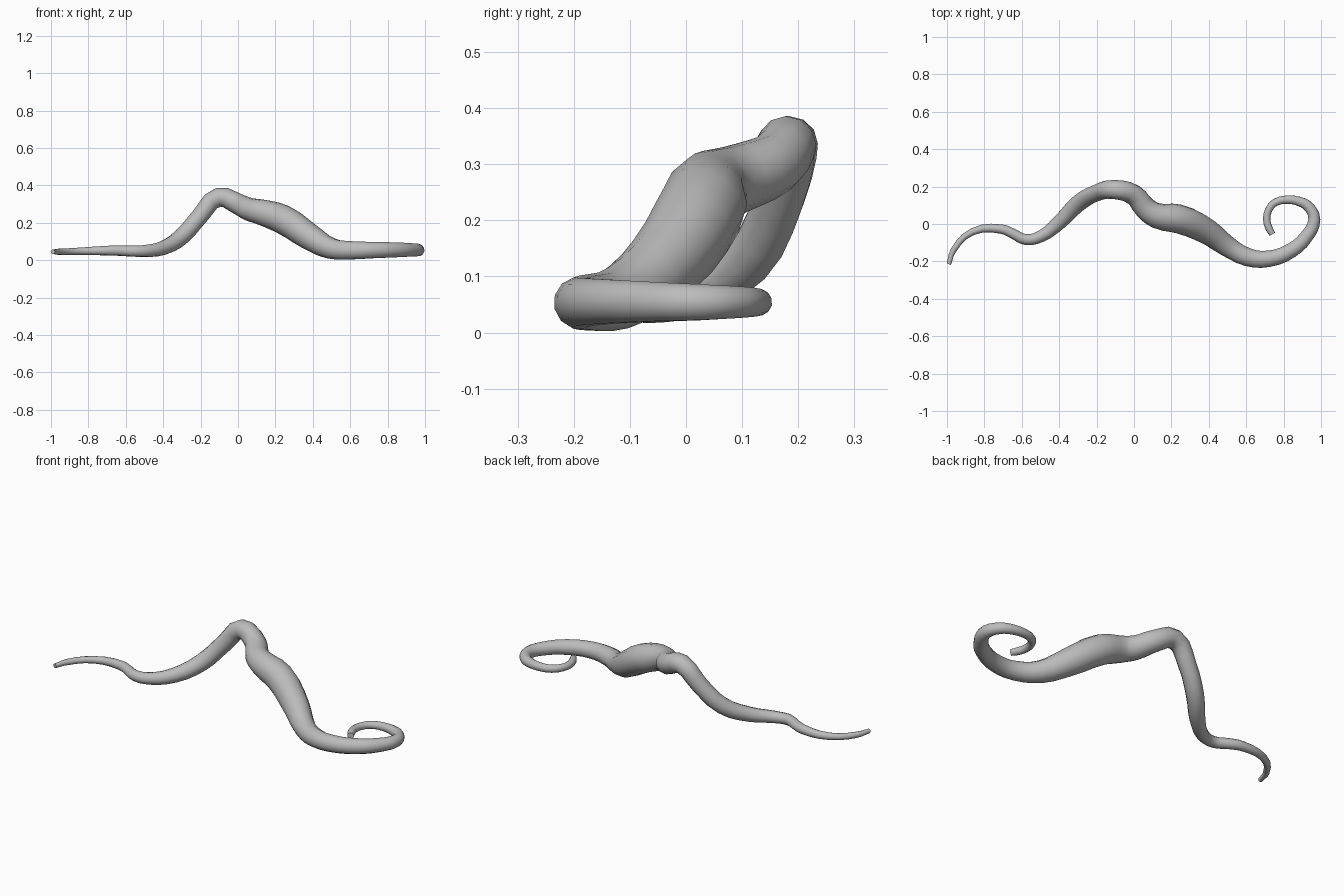
import bpy

cube = bpy.data.objects.get("Cube")
if cube:
    bpy.data.objects.remove(cube, do_unlink=True)

# Matte grey skin
skin = bpy.data.materials.new("plain grey")
skin.use_nodes = True
grey = (0.5, 0.5, 0.5, 1)
skin.diffuse_color = grey
skin.node_tree.nodes["Principled BSDF"].inputs["Base Color"].default_value = grey

# Centre line in hundredths: x, y, z, radius
thin_tail = [
    (-99, -21.5, 4.5, 1.2), (-96.5, -14, 4.5, 1.6), (-86.5, -4.2, 4.7, 1.9),
    (-71, -2.7, 5.1, 2.5), (-65, -5, 5.1, 2.7), (-58, -8.3, 4.9, 2.9),
    (-50, -6.7, 4.9, 3.2), (-40, 0.8, 6.6, 3.9)]
arched_body = [
    (-30, 10.8, 12.7, 4.5), (-20, 16.6, 24, 4.6), (-10.5, 18.4, 33.6, 5.1),
    (0, 15.5, 30, 5.6), (6, 8.5, 27.2, 6.2), (12, 4.5, 25.8, 6.8),
    (24, 2.7, 21.8, 7.8), (39, -4, 12, 7)]
curled_tail = [
    (50, -12, 6.2, 5.7), (61, -17.8, 5.3, 5), (72, -18.6, 5.4, 4.5),
    (84, -14.2, 5.5, 4.1), (92, -7, 5.5, 3.7), (96.4, 2.5, 5.4, 3.3),
    (93.3, 9.3, 5.4, 2.9), (88.5, 12, 5.4, 2.6), (82, 13, 5.4, 2.3),
    (75.5, 11.5, 5.4, 2.1), (72, 7.5, 5.4, 2), (71, 2, 5.4, 2),
    (72.3, -2.5, 5.4, 2), (74, -5.5, 5.4, 1.7)]
path = thin_tail + arched_body + curled_tail

# Sweep a tapering round section along the smoothed path
curve = bpy.data.curves.new("tentacle", "CURVE")
curve.dimensions = "3D"
curve.bevel_depth = 0.01
curve.bevel_resolution = 4
curve.resolution_u = 3
curve.use_fill_caps = True
spline = curve.splines.new("BEZIER")
spline.radius_interpolation = "CARDINAL"
spline.bezier_points.add(len(path) - 1)
for point, (x, y, z, radius) in zip(spline.bezier_points, path):
    point.co = (x / 100, y / 100, z / 100)
    point.radius = radius
    point.handle_left_type = point.handle_right_type = "AUTO"
curve.materials.append(skin)

# Turn the sweep into a smooth mesh
tentacle = bpy.data.objects.new("tentacle", curve)
bpy.context.collection.objects.link(tentacle)
bpy.ops.object.select_all(action="DESELECT")
tentacle.select_set(True)
bpy.context.view_layer.objects.active = tentacle
bpy.ops.object.convert(target="MESH")
bpy.ops.object.shade_smooth_by_angle(angle=1.0)
